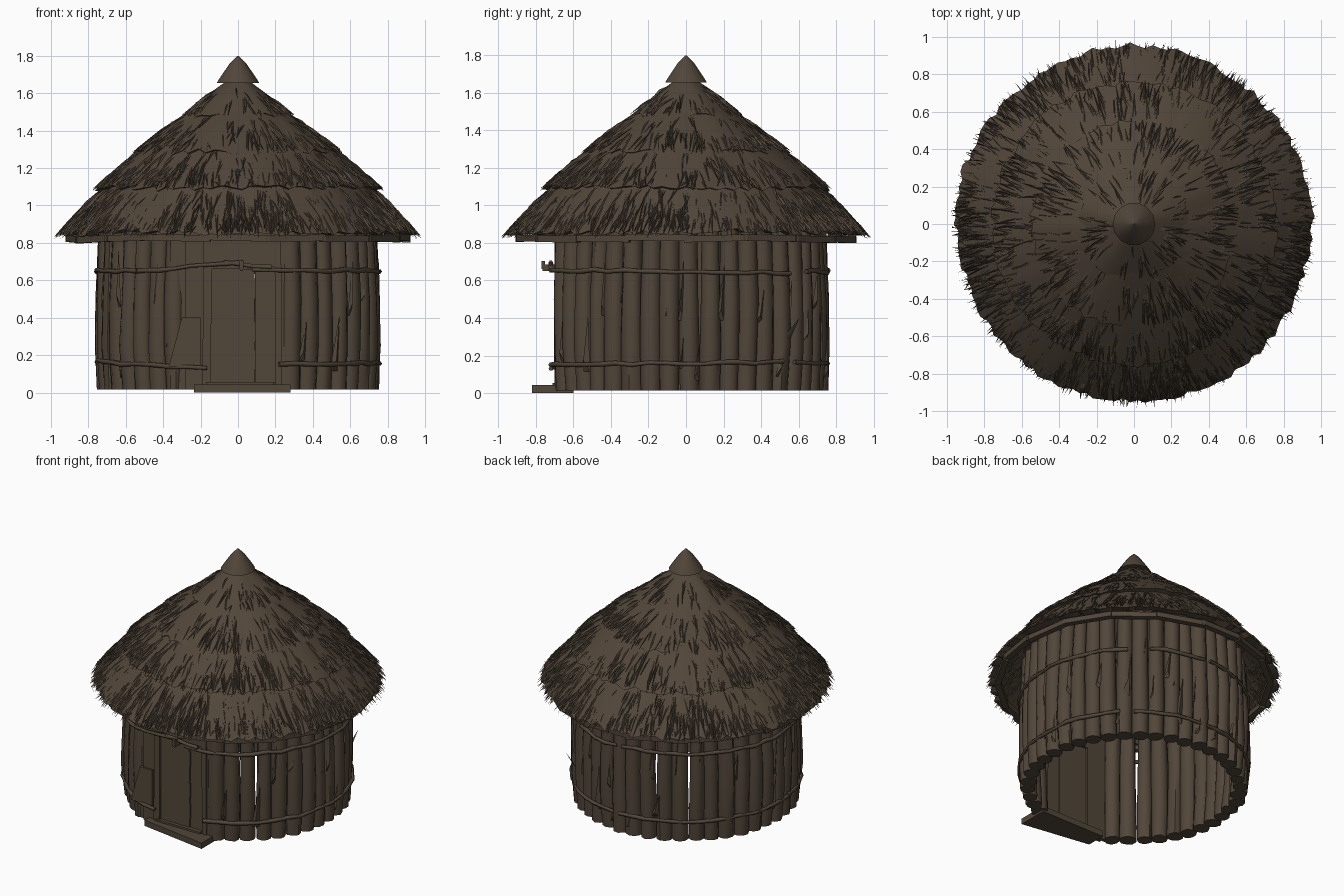
import bpy, bmesh, math, random
from mathutils import Vector

random.seed(7)
rnd = random.uniform
if "Cube" in bpy.data.objects:
    bpy.data.objects.remove(bpy.data.objects["Cube"])

# One weathered brown for everything
brown = bpy.data.materials.new("weathered_brown")
colour = (0.083, 0.061, 0.041, 1)
brown.diffuse_color = colour
brown.use_nodes = True
shader = brown.node_tree.nodes["Principled BSDF"]
shader.inputs["Base Color"].default_value = colour
shader.inputs["Roughness"].default_value = 0.9


def finish(name, bm, smooth=None):
    mesh = bpy.data.meshes.new(name)
    bmesh.ops.recalc_face_normals(bm, faces=bm.faces)
    bm.to_mesh(mesh)
    bm.free()
    mesh.materials.append(brown)
    if smooth:
        for p in mesh.polygons:
            p.use_smooth = True
        mesh.set_sharp_from_angle(angle=math.radians(smooth))
    obj = bpy.data.objects.new(name, mesh)
    bpy.context.collection.objects.link(obj)


def polar(r, a, z):
    return Vector((r * math.cos(a), r * math.sin(a), z))


def box(bm, x, y, z, lean=0.0):
    """Box from (min, max) spans; lean shifts the top sideways."""
    made = bmesh.ops.create_cube(bm, size=1)["verts"]
    for v in made:
        top = v.co.z > 0
        v.co = Vector((x[v.co.x > 0] + lean * top, y[v.co.y > 0], z[top]))
    return made


def loft(bm, rings, caps=True):
    """Skin closed rings of points."""
    loops = [[bm.verts.new(p) for p in ring] for ring in rings]
    n = len(loops[0])
    for lo, hi in zip(loops, loops[1:]):
        for i in range(n):
            j = (i + 1) % n
            bm.faces.new((lo[i], lo[j], hi[j], hi[i]))
    if caps:
        bm.faces.new(loops[0])
        bm.faces.new(loops[-1])


# Wall posts, bowed outwards, running up under the roof
def post(bm, angle, radius):
    sides, rings, spin = 9, [], rnd(0, 1)
    lean = rnd(-0.015, 0.015)
    for z, bow, fat in ((0.015, 0, 1), (0.25, 0.012, 1.04), (0.5, 0.014, 1), (0.94, -0.003, 0.92)):
        c = polar(0.697 + bow + rnd(-0.006, 0.006), angle + lean * z, z)
        rings.append([c + polar(radius * fat * rnd(0.92, 1.08), spin + math.tau * i / sides, 0)
                      for i in range(sides)])
    loft(bm, rings)


bm = bmesh.new()
count = 42
gaps = [math.radians(d) for d in (-45, 130, 139, 225)]
for i in range(count):
    a = math.tau * (i + 0.2) / count
    if abs(math.cos(a)) < 0.34 and math.sin(a) < 0:
        continue
    size = rnd(0.053, 0.058)
    for g in gaps:  # open narrow see-through slits
        d = (a - g + math.pi) % math.tau - math.pi
        if abs(d) < 0.11:
            a += math.copysign(0.006, d)
            size = 0.05
    post(bm, a + rnd(-0.006, 0.006), size)
finish("wall_posts", bm, 50)

# Bark splinters lying against the posts, one broken outwards
bm = bmesh.new()


def splinter(a, z, length, width, out):
    base = [polar(0.738, a - width, z), polar(0.738, a + width, z),
            polar(0.76, a, z + length * 0.2), polar(0.745 + out, a + width, z + length)]
    bmesh.ops.convex_hull(bm, input=[bm.verts.new(p) for p in base])


for i in range(40):
    splinter(rnd(-1.1, 4.2), rnd(0.05, 0.5), rnd(0.15, 0.35), rnd(0.015, 0.04), 0.008)
splinter(math.radians(45), 0.27, 0.13, 0.05, 0.07)
finish("bark_splinters", bm)

# Flat front wall: planks beside and above the doorway
bm = bmesh.new()
for x, y, z0, lean in (((-0.36, -0.24), -0.67, 0.015, 0), ((-0.28, -0.14), -0.69, 0.015, 0),
                       ((-0.19, -0.145), -0.7, 0.015, 0.005), ((0.2, 0.235), -0.7, 0.015, -0.005),
                       ((0.23, 0.29), -0.69, 0.015, 0), ((-0.15, 0.03), -0.698, 0.66, 0),
                       ((0.03, 0.2), -0.693, 0.67, 0)):
    box(bm, x, (y, -0.645), (z0, 0.9), lean)
finish("front_planks", bm)

# Slanted brace left of the door
bm = bmesh.new()
for v in box(bm, (-0.37, -0.19), (-0.703, -0.68), (0.14, 0.4), 0.07):
    v.co.x = min(v.co.x, -0.2)
finish("leaning_board", bm)

# Door leaf of two boards with small cracks
bm = bmesh.new()
box(bm, (-0.15, 0.088), (-0.685, -0.66), (0.05, 0.66))
box(bm, (0.092, 0.2), (-0.68, -0.66), (0.05, 0.67))
for z in (0.12, 0.27, 0.5):
    box(bm, (0.085, 0.097), (-0.69, -0.675), (z, z + 0.11))
finish("door", bm)

# Threshold and a step slab with a slanted front edge
bm = bmesh.new()
box(bm, (-0.17, 0.19), (-0.71, -0.65), (0.035, 0.055))
for v in box(bm, (-0.235, 0.28), (-0.82, -0.6), (0, 0.042)):
    if v.co.x < 0 and v.co.y < -0.7:
        v.co.y = -0.74
finish("door_step", bm)


# Branches bound around the wall
def branch(name, start, end, z0, z1, out=0.0):
    curve = bpy.data.curves.new(name, "CURVE")
    curve.dimensions = "3D"
    curve.bevel_depth = 0.0125
    curve.bevel_resolution = 1
    curve.use_fill_caps = True
    curve.materials.append(brown)
    steps = max(3, int((end - start) / 7))
    spline = curve.splines.new("POLY")
    spline.points.add(steps)
    for i, p in enumerate(spline.points):
        t = i / steps
        a = math.radians(start + (end - start) * t)
        r = 0.757 + out * t + rnd(-0.006, 0.006)
        # Follow the flatter wall across the front
        r = min(r, 0.72 / max(0.1, -math.sin(a))) if out <= 0 else r
        p.co = (*polar(r, a, z0 + (z1 - z0) * t + rnd(-0.006, 0.006)), 1)
        p.radius = rnd(0.85, 1.2)
    bpy.context.collection.objects.link(bpy.data.objects.new(name, curve))


branch("upper_branch_right", -84, 47, 0.66, 0.64)
branch("upper_branch_back", 58, 88, 0.65, 0.645)
branch("upper_branch_left", 91, 225, 0.655, 0.65)
branch("upper_branch_front", 222, 272, 0.645, 0.695)
branch("upper_branch_front_tip", 264, 284, 0.695, 0.67)
branch("lower_branch_right", -73, 43, 0.15, 0.165)
branch("lower_branch_back", 50, 86, 0.165, 0.16)
branch("lower_branch_left", 89, 190, 0.16, 0.165)
branch("lower_branch_front", 187, 257, 0.17, 0.13)

# Knot over the doorway
bm = bmesh.new()
box(bm, (0.01, 0.028), (-0.765, -0.69), (0.65, 0.685))
box(bm, (0.008, 0.03), (-0.77, -0.75), (0.66, 0.705))
finish("door_knot", bm)

# Eave hoop of thin boards end to end, each tilted a little
bm = bmesh.new()
boards = 18
for i in range(boards):
    ends = [(math.tau * (i + k) / boards, rnd(0.797, 0.815)) for k in (-0.03, 1.03)]
    pts = [polar(r, a, z + h) for r in (0.88, 0.922) for a, z in ends for h in (0, 0.035)]
    bmesh.ops.convex_hull(bm, input=[bm.verts.new(p) for p in pts])
finish("eave_hoop", bm)


# Thatch: a ragged skirt plus loose straw for each tier
def tier(name, low, high, segments, straws, tip, width):
    (r0, z0), (r1, z1) = low, high
    slope = Vector((r1 - r0, z1 - z0))
    normal = Vector((slope.y, -slope.x)).normalized()

    def at(t, a, lift=0.0):
        return polar(r0 + slope.x * t + normal.x * lift, a, z0 + slope.y * t + normal.y * lift)

    bm = bmesh.new()
    angles = [math.tau * i / segments for i in range(segments)]
    ragged = [rnd(-0.06, 0.06) for a in angles]
    wave = [0.006 * math.sin(a * 5 + r0 * 20) + rnd(-0.005, 0.005) for a in angles]
    loft(bm, [[at(e + 0.12, a, -0.045) for a, e in zip(angles, ragged)],
              [at(e, a, w) for a, e, w in zip(angles, ragged, wave)],
              [at(0.5, a, w + 0.004) for a, w in zip(angles, wave)],
              [at(1, a) for a in angles]], caps=False)
    finish(name + "_skirt", bm, 30)

    bm = bmesh.new()
    for i in range(straws):
        a = rnd(0, math.tau)
        edge = i % 2 == 0  # half the straws form the fringe
        t0 = rnd(0.15, 0.6) if edge else rnd(0.45, 0.95)
        t1 = rnd(-tip, 0.03) if edge else max(t0 - rnd(0.3, 0.7), -tip)
        r = r0 + slope.x * t0
        half = rnd(0.4, 1) * width / r
        skew = rnd(-0.04, 0.04) / max(r, 0.3)
        pts = [at(t0, a - half, -0.002), at(t0, a + half, -0.002),
               at((t0 + t1) / 2, a + skew / 2, rnd(0.007, 0.014)),
               at(t1, a + skew, rnd(0.0, 0.012))]
        v = [bm.verts.new(p) for p in pts]
        for f in ((0, 1, 2), (0, 2, 3), (2, 1, 3), (0, 3, 1)):
            bm.faces.new([v[k] for k in f])
    finish(name + "_straw", bm)


tier("thatch_eave", (0.95, 0.855), (0.7, 1.125), 150, 1000, 0.13, 0.012)
tier("thatch_lower", (0.757, 1.095), (0.5, 1.32), 110, 520, 0.08, 0.012)
tier("thatch_middle", (0.55, 1.285), (0.26, 1.505), 70, 300, 0.06, 0.013)
tier("thatch_upper", (0.295, 1.48), (0.075, 1.655), 36, 90, 0.06, 0.012)

# Cone cap on the peak
bm = bmesh.new()
rings = ((0.07, 1.66), (0.114, 1.655), (0.092, 1.69), (0.042, 1.762), (0.004, 1.8))
loft(bm, [[polar(r, math.tau * i / 14, z) for i in range(14)] for r, z in rings])
finish("roof_cap", bm, 40)
